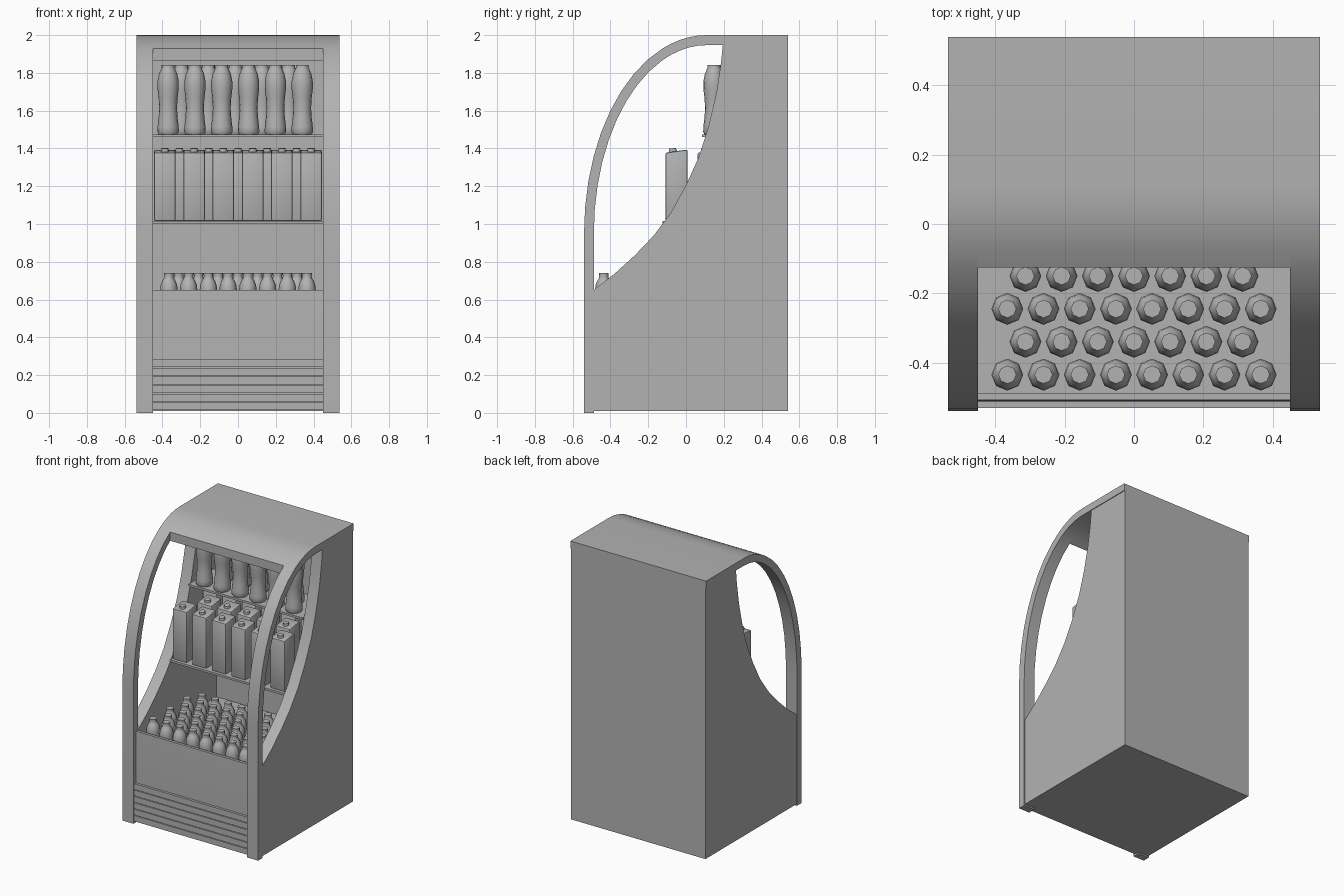
import bpy, bmesh, math
from mathutils import Matrix

if "Cube" in bpy.data.objects:
    bpy.data.objects.remove(bpy.data.objects["Cube"])

grey = bpy.data.materials.new("grey")
grey.diffuse_color = (0.45, 0.45, 0.45, 1)
grey.use_nodes = True
grey.node_tree.nodes["Principled BSDF"].inputs["Base Color"].default_value = grey.diffuse_color


def link(name, bm, smooth=None):
    bmesh.ops.recalc_face_normals(bm, faces=bm.faces)
    mesh = bpy.data.meshes.new(name)
    bm.to_mesh(mesh)
    bm.free()
    mesh.materials.append(grey)
    ob = bpy.data.objects.new(name, mesh)
    bpy.context.collection.objects.link(ob)
    if smooth:
        bpy.ops.object.select_all(action='DESELECT')
        ob.select_set(True)
        bpy.context.view_layer.objects.active = ob
        bpy.ops.object.shade_smooth_by_angle(angle=math.radians(smooth))
    return ob


def prism(name, pts, x0, x1, smooth=None):
    """Extrude a (y, z) outline from x0 to x1."""
    bm = bmesh.new()
    face = bm.faces.new([bm.verts.new((x0, y, z)) for y, z in pts])
    geo = bmesh.ops.extrude_face_region(bm, geom=[face])['geom']
    bmesh.ops.translate(bm, vec=(x1 - x0, 0, 0),
                        verts=[v for v in geo if isinstance(v, bmesh.types.BMVert)])
    return link(name, bm, smooth)


def box(name, x0, x1, y0, y1, z0, z1):
    return prism(name, [(y0, z0), (y1, z0), (y1, z1), (y0, z1)], x0, x1)


def lathe(name, profile, sides, smooth):
    """Closed turned shape from (radius, z) rings."""
    bm = bmesh.new()
    rings = [[bm.verts.new((r * math.cos(2 * math.pi * i / sides),
                            r * math.sin(2 * math.pi * i / sides), z))
              for i in range(sides)] for r, z in profile]
    for a, b in zip(rings, rings[1:]):
        for i in range(sides):
            j = (i + 1) % sides
            bm.faces.new((a[i], a[j], b[j], b[i]))
    bm.faces.new(rings[0])
    bm.faces.new(rings[-1])
    return link(name, bm, smooth)


def scatter(ob, places):
    """Put the object at the first place and linked copies at the rest."""
    ob.location = places[0]
    for p in places[1:]:
        c = ob.copy()
        c.location = p
        bpy.context.collection.objects.link(c)


# Curved canopy: elliptical band, full-length at the sides, short in the middle
CY, CZ, CUT = 0.11, 0.95, -0.125


def arc(a, b, t0, t1, n):
    angles = [t0 + (t1 - t0) * i / n for i in range(n + 1)]
    return [(CY - a * math.cos(t), CZ + b * math.sin(t)) for t in angles]


def curve(a, b, full):
    cut = math.acos((CY - CUT) / a)
    top = arc(a, b, cut, math.pi / 2, 5)
    return [(CY - a, 0)] + arc(a, b, 0, cut, 9)[:-1] + top if full else top


def band(full):
    return (curve(0.65, 1.05, full) + [(0.54, 2.0), (0.54, 1.947)]
            + curve(0.598, 0.997, full)[::-1])


rim = [(-0.49, 0.65), (-0.38, 0.735), (-0.27, 0.835), (-0.17, 0.94), (-0.08, 1.06),
       (0.0, 1.205), (0.07, 1.36), (0.12, 1.52), (0.16, 1.69), (0.185, 1.85), (0.195, 1.95)]
for side, s in (("left", -1), ("right", 1)):
    prism(side + "_frame", band(True), s * 0.45, s * 0.537, 30)
    # Side panel with swept window edge
    prism(side + "_panel", rim + [(0.54, 1.95), (0.54, 0.01), (-0.49, 0.01)],
          s * 0.45, s * 0.532, 30)
prism("hood", band(False), -0.45, 0.45, 30)

# Cabinet carcass
FLOOR = 0.55
box("base", -0.45, 0.45, -0.49, 0.54, 0.01, FLOOR)
box("back_wall", -0.45, 0.45, 0.40, 0.54, FLOOR, 1.95)

# Front panel with ledge and louvre slats below
prism("front_panel", [(-0.488, 0.65), (-0.508, 0.65), (-0.511, 0.52), (-0.513, 0.40),
                      (-0.513, 0.01), (-0.488, 0.01)], -0.45, 0.45, 30)
for i in range(6):
    top = 0.284 - i * 0.0457
    box("louvre_slat", -0.45, 0.45, -0.531, -0.512, max(top - 0.041, 0.01), top)

# Shelves
box("lower_shelf", -0.45, 0.45, -0.125, 0.40, 1.0, 1.015)
box("upper_shelf", -0.45, 0.45, 0.085, 0.40, 1.46, 1.475)

# Small eight-sided bottles in the well, staggered rows
small = lathe("small_bottle", [(0.038, 0), (0.045, 0.01), (0.046, 0.105), (0.043, 0.130),
                               (0.034, 0.150), (0.026, 0.163), (0.024, 0.172), (0.026, 0.19)], 8, 50)
places = []
for row in range(6):
    n = 8 - row % 2
    places += [((i - (n - 1) / 2) * 0.1045, -0.435 + row * 0.095, FLOOR) for i in range(n)]
scatter(small, places)

# Drink cartons with rounded edges, sloping front shoulder and round cap
bm = bmesh.new()
bmesh.ops.create_cube(bm, size=1, matrix=Matrix.Translation((0, 0, 0.189)) @
                      Matrix.Diagonal((0.114, 0.118, 0.378, 1)))
bmesh.ops.bevel(bm, geom=bm.edges[:], offset=0.010, segments=2, profile=0.5, affect='EDGES')
for v in bm.verts:
    if v.co.z > 0.3 and v.co.y < 0:
        v.co.z -= 0.014
bmesh.ops.create_cone(bm, cap_ends=True, segments=12, radius1=0.023, radius2=0.019, depth=0.03,
                      matrix=Matrix.Translation((0, -0.020, 0.371)) @ Matrix.Rotation(0.13, 4, 'X'))
carton = link("carton", bm, 40)
places = []
for row in range(3):
    n = 6 - row % 2
    places += [((i - (n - 1) / 2) * 0.155, -0.050 + row * 0.17, 1.015) for i in range(n)]
scatter(carton, places)

# Tall waisted bottles on the upper shelf
tall = lathe("tall_bottle", [(0.050, 0), (0.057, 0.012), (0.056, 0.04), (0.050, 0.09),
                             (0.047, 0.14), (0.050, 0.19), (0.056, 0.24), (0.056, 0.28),
                             (0.048, 0.32), (0.037, 0.345), (0.034, 0.35), (0.034, 0.368)], 16, 40)
places = [(-0.37 + 0.142 * i, 0.148, 1.475) for i in range(6)]
places += [(-0.299 + 0.142 * i, 0.27, 1.475) for i in range(5)]
scatter(tall, places)
